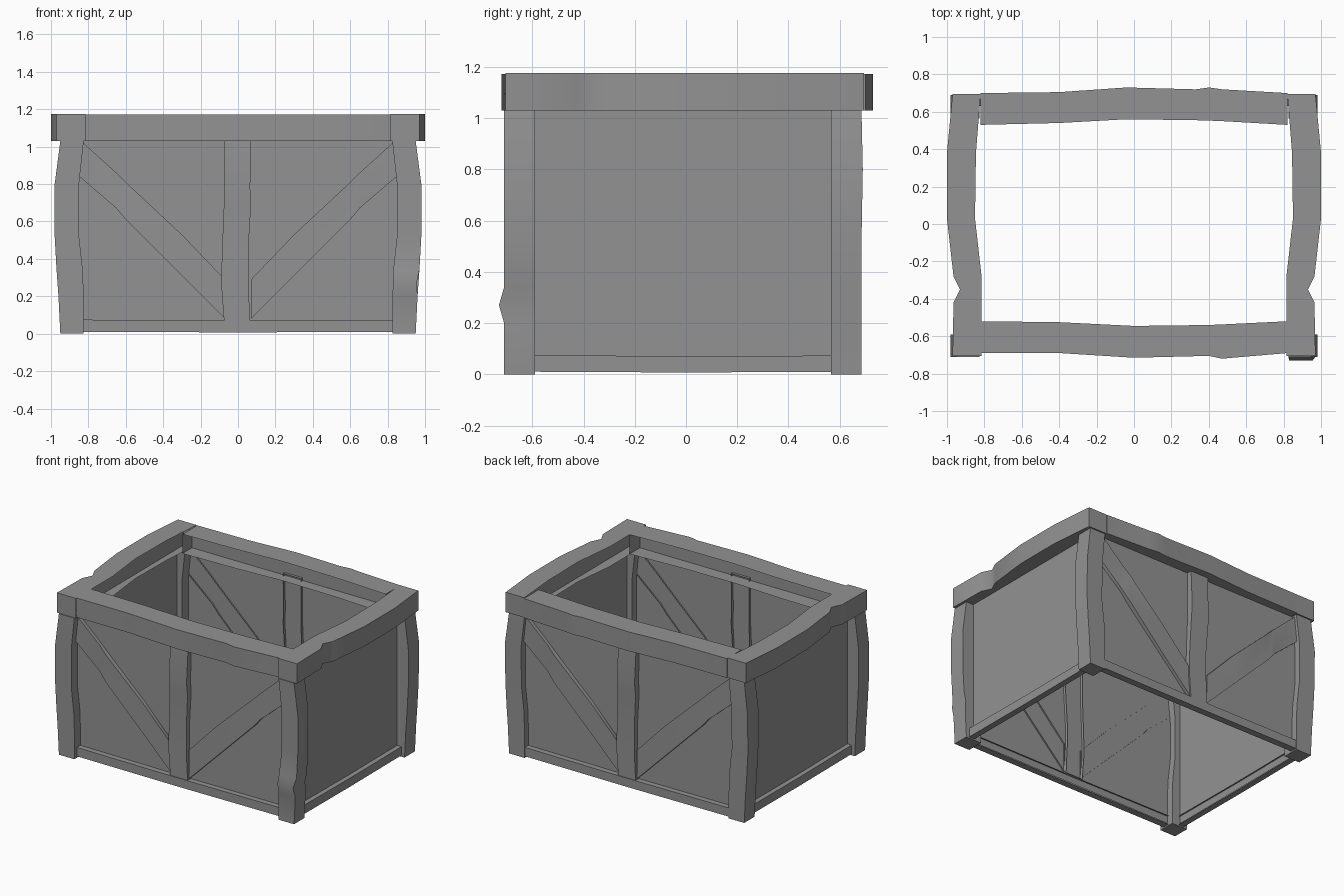
import bpy
import bmesh
import math

cube = bpy.data.objects.get("Cube")
if cube:
    bpy.data.objects.remove(cube, do_unlink=True)

grey = bpy.data.materials.new("weathered grey")
grey.use_nodes = True
colour = (0.29, 0.29, 0.29, 1)
grey.diffuse_color = colour
grey.node_tree.nodes["Principled BSDF"].inputs["Base Color"].default_value = colour

SIDES = ("near", "high", "far", "low")


def plank(name, axes, stations, near, far, mirror=False, turn=False, bumps={}, leave_off=None):
    """Board of stations (along, low, high); axes name along, width and depth.
    Bumps shift the near face at a station; leave_off names an open side."""
    order = ["xyz".index(a) for a in axes]
    bm = bmesh.new()
    rings = []
    for along, low, high in stations:
        front = near + bumps.get(along, 0)
        ring = []
        for width, depth in ((low, front), (high, front), (high, far), (low, far)):
            co = [0, 0, 0]
            for axis, value in zip(order, (along, width, depth)):
                co[axis] = value
            if mirror:
                co[0] = -co[0]
            if turn:
                co[0], co[1] = -co[0], -co[1]
            ring.append(bm.verts.new(co))
        rings.append(ring)
    flip = (mirror != (axes in ("xyz", "yzx", "zxy"))) != (near > far)
    caps = [rings[0], rings[-1][::-1]]
    quads = [(a[i], b[i], b[(i + 1) % 4], a[(i + 1) % 4])
             for a, b in zip(rings, rings[1:])
             for i, side in enumerate(SIDES) if side != leave_off]
    for verts in caps + quads:
        bm.faces.new(verts[::-1] if flip else verts)
    mesh = bpy.data.meshes.new(name)
    bm.to_mesh(mesh)
    bm.free()
    mesh.materials.append(grey)
    obj = bpy.data.objects.new(name, mesh)
    bpy.context.collection.objects.link(obj)
    bpy.ops.object.select_all(action="DESELECT")
    obj.select_set(True)
    bpy.context.view_layer.objects.active = obj
    bpy.ops.object.shade_smooth_by_angle(angle=math.radians(60))


def panel(name, start, end):
    """Single upright sheet between two plan points."""
    mesh = bpy.data.meshes.new(name)
    corners = [(*start, FOOT), (*end, FOOT), (*end, TOP - 0.015), (*start, TOP - 0.015)]
    mesh.from_pydata(corners, [], [(0, 1, 2, 3)])
    mesh.materials.append(grey)
    bpy.context.collection.objects.link(bpy.data.objects.new(name, mesh))


# Heights and wall positions shared by the parts
TOP, RIM, FOOT = 1.175, 1.03, 0.02
FRONT, SIDE = 0.64, 0.89
ENDS = ((False, "front"), (True, "back"))
FLANKS = ((False, "left"), (True, "right"))

# Bowed top rails, open on the inside, with a notch in each side rail
front_rail = [(-0.82, -0.69, -0.52), (-0.4, -0.69, -0.525), (0, -0.715, -0.545),
              (0.4, -0.705, -0.54), (0.47, -0.72, -0.537), (0.82, -0.69, -0.52)]
back_rail = [(-0.82, 0.53, 0.7), (-0.4, 0.54, 0.705), (-0.04, 0.56, 0.73),
             (0.33, 0.555, 0.72), (0.4, 0.553, 0.73), (0.47, 0.55, 0.72), (0.82, 0.53, 0.7)]
side_rail = [(-0.705, 0.815, 0.97), (-0.42, 0.815, 0.965), (-0.35, 0.815, 0.93),
             (-0.28, 0.815, 0.965), (0.03, 0.85, 1), (0.38, 0.845, 1), (0.695, 0.82, 0.97)]
plank("front_top_rail", "xyz", front_rail, RIM, TOP - 0.004, leave_off="high")
plank("back_top_rail", "xyz", back_rail, RIM, TOP - 0.004, leave_off="low")
for mirror, label in FLANKS:
    plank(label + "_top_rail", "yxz", side_rail, RIM, TOP, mirror, leave_off="low")

# Corner posts, bulging outward at mid height, one of them chipped
post = [(0, 0.825, 0.95), (0.2, 0.825, 0.96), (0.34, 0.83, 0.97),
        (0.52, 0.85, 0.98), (0.8, 0.85, 0.98), (RIM, 0.825, 0.95)]
chipped = post[:2] + [(0.27, 0.83, 0.955)] + post[2:]
plank("front_left_post", "zxy", chipped, -0.71, -0.59, bumps={0.27: -0.02})
plank("front_right_post", "zxy", post, -0.71, -0.59, mirror=True)
for mirror, label in FLANKS:
    plank("back_" + label + "_post", "zxy", post, -0.685, -0.565, not mirror, True,
          bumps={0.8: -0.005})

# Wall panels, reaching up into the hollow rails
panel("front_panel", (-SIDE, -FRONT), (SIDE, -FRONT))
panel("back_panel", (SIDE, FRONT), (-SIDE, FRONT))
panel("left_panel", (SIDE, -FRONT), (SIDE, FRONT))
panel("right_panel", (-SIDE, FRONT), (-SIDE, -FRONT))

# Middle uprights and diagonal braces, open on the inside
upright = [(0.07, -0.075, 0.065), (0.27, -0.09, 0.055), (0.45, -0.085, 0.055),
           (0.7, -0.075, 0.07), (0.78, -0.075, 0.065), (1.05, -0.075, 0.07)]
brace = [(0.07, 0.08, 0.29), (0.3, 0.31, 0.53), (0.6, 0.61, 0.81),
         (0.65, 0.67, 0.86), (0.86, 0.85, 1.05)]
for turn, label in ENDS:
    plank(label + "_upright", "zxy", upright, -0.675, -0.62, turn=turn,
          bumps={0.7: -0.007, 0.78: -0.012}, leave_off="far")
    for mirror, side in FLANKS:
        plank(label + "_" + side + "_brace", "xzy", brace, -0.665, -0.63, mirror, turn,
              bumps={0.6: -0.007}, leave_off="far")

# Low rails around the foot
foot = [(-1, 0.01, 0.075), (0, 0.007, 0.07), (1, 0.01, 0.073)]
for turn, label in ENDS:
    run = [(t * 0.85, low, high) for t, low, high in foot]
    plank(label + "_foot_rail", "xzy", run, -0.68, -0.63, turn=turn, leave_off="far")
for mirror, label in FLANKS:
    run = [(t * 0.6, low, high) for t, low, high in foot]
    plank(label + "_foot_rail", "yzx", run, 0.925, 0.88, mirror, leave_off="far")
